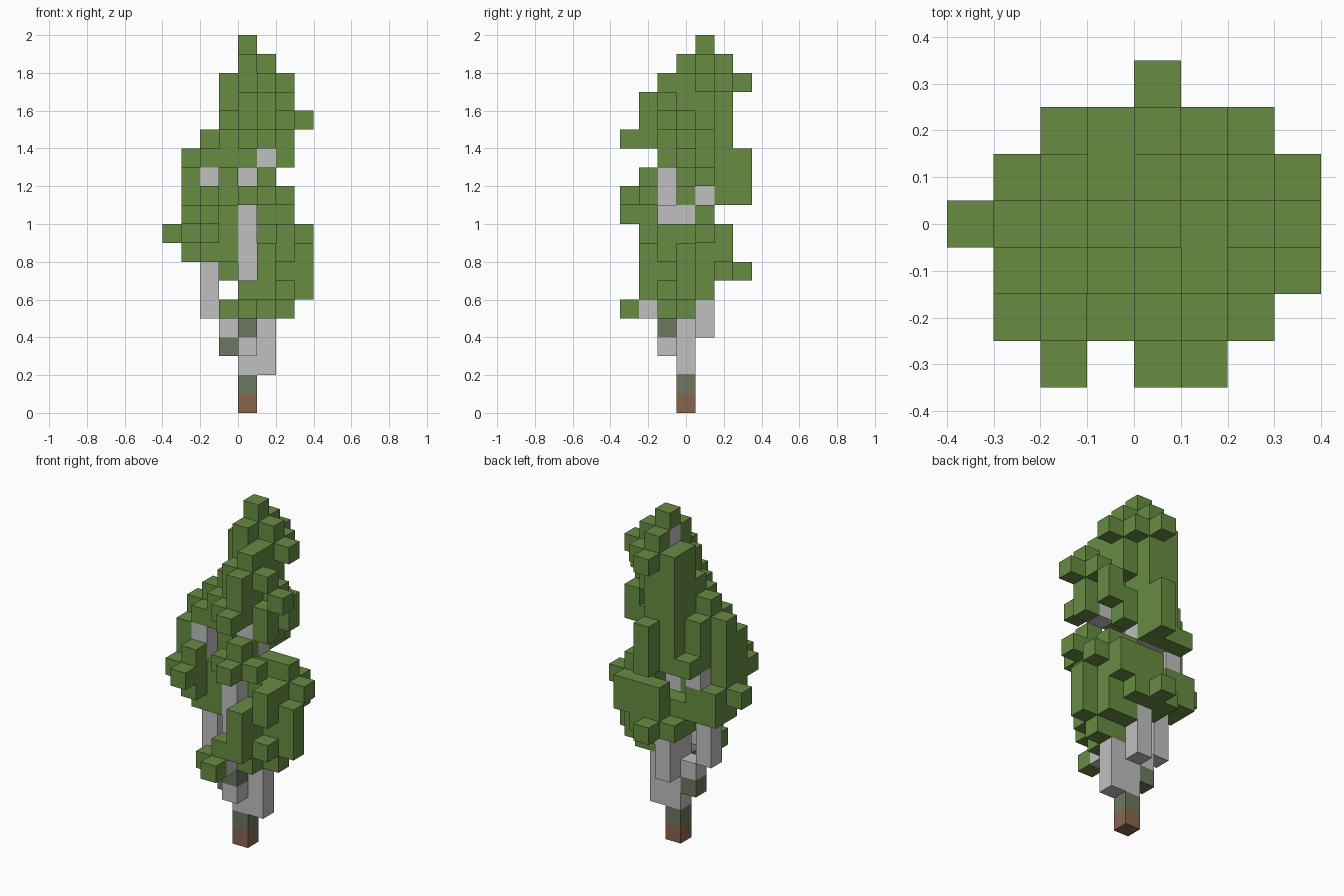
import bpy
import bmesh
from mathutils import Vector

if "Cube" in bpy.data.objects:
    bpy.data.objects.remove(bpy.data.objects["Cube"], do_unlink=True)

CELL = 0.1
ORIGIN = Vector((-0.4, -0.35, 0.0))
COLOURS = {
    "leaf_green": (0.136, 0.260, 0.055, 1),
    "bark_grey": (0.525, 0.525, 0.525, 1),
    "moss_grey": (0.154, 0.188, 0.118, 1),
    "root_brown": (0.25, 0.13, 0.073, 1),
}
materials = {}
for name, colour in COLOURS.items():
    material = bpy.data.materials.new(name)
    material.use_nodes = True
    material.diffuse_color = colour
    shader = material.node_tree.nodes["Principled BSDF"]
    shader.inputs["Base Color"].default_value = colour
    materials[name] = material

cells = {}  # grid cell -> (part, material name)


def block(part, colour, x, y, z, wide=1, deep=1, high=1):
    """Fill a box of grid cells that are still empty."""
    for i in range(x, x + wide):
        for j in range(y, y + deep):
            for k in range(z, z + high):
                cells.setdefault((i, j, k), (part, colour))


def bark(x, y, z, **size):
    block("trunk", "bark_grey", x, y, z, **size)


def moss(x, y, z):
    block("trunk", "moss_grey", x, y, z)


def leaves(part, *boxes):
    for box in boxes:
        block(part, "leaf_green", *box)


# Trunk: root, mossy knots, stem and stubs of branches
block("trunk", "root_brown", 4, 3, 0)
moss(4, 3, 1)
moss(4, 2, 4)
moss(3, 3, 3)
bark(4, 3, 2, high=9)
bark(5, 3, 2, high=3)
bark(4, 2, 3)
bark(3, 3, 4)
bark(4, 4, 4, high=3)
bark(4, 1, 5)
bark(2, 3, 5, high=3)
bark(4, 2, 7, high=4)
bark(3, 4, 11)
bark(2, 4, 10)
bark(4, 4, 11, high=3)
bark(4, 4, 18)
bark(2, 2, 11, high=2)
bark(5, 2, 13)

# Lower foliage: core, back ledge and side columns
leaves(
    "lower_foliage",
    (5, 2, 6, 1, 1, 3), (5, 3, 6, 2, 2, 4),
    (4, 5, 7, 2, 1, 3), (6, 5, 8, 1, 1, 2), (4, 4, 7, 1, 1, 2),
    (5, 1, 6, 1, 1, 3), (7, 3, 6, 1, 1, 3),
    (6, 2, 6), (6, 2, 8, 1, 1, 2), (7, 4, 9), (5, 4, 10, 2),
    (5, 2, 5, 1, 2), (6, 3, 5), (4, 1, 6),
    (4, 0, 5), (3, 1, 5), (4, 6, 7),
    (3, 5, 7), (3, 4, 7, 1, 1, 2),
)

# Side foliage: core, front twigs and rear columns
leaves(
    "side_foliage",
    (2, 2, 8, 2, 2, 3), (2, 3, 11, 2),
    (1, 2, 9, 1, 2, 4), (1, 3, 8),
    (1, 4, 8, 2, 1, 2), (2, 1, 9, 1, 1, 3),
    (2, 4, 11, 1, 1, 3), (2, 3, 12, 1, 1, 3),
    (3, 2, 13), (3, 3, 12, 1, 1, 2),
    (0, 3, 9), (1, 1, 10), (2, 0, 10),
    (2, 2, 13), (1, 3, 13), (2, 5, 11),
)

# Front foliage: band crossing in front of the stem
leaves("front_foliage", (4, 1, 11, 3), (5, 0, 11), (5, 1, 12))

# Crown: tall columns around the stem, stray cubes and the tip
leaves(
    "crown",
    (3, 4, 12, 1, 2, 6), (4, 5, 11, 1, 1, 7),
    (4, 4, 14, 1, 1, 4), (4, 3, 11), (4, 3, 13, 1, 1, 5),
    (4, 6, 11, 1, 1, 3),
    (5, 4, 12, 1, 1, 2), (5, 4, 15, 1, 1, 4),
    (5, 3, 14, 1, 1, 4), (5, 2, 14, 1, 1, 4),
    (4, 2, 13, 1, 1, 4), (3, 2, 14), (3, 3, 14, 1, 1, 2),
    (6, 4, 13, 1, 1, 2), (6, 4, 17), (6, 3, 15),
    (6, 2, 13, 1, 1, 2), (6, 2, 16), (7, 2, 15),
    (5, 1, 15, 1, 1, 2), (4, 1, 14, 2), (5, 0, 14),
    (3, 5, 11), (4, 6, 17), (5, 5, 17),
    (4, 3, 18), (4, 5, 18), (4, 4, 19),
)


def build_part(part):
    """Make the outer skin of one part, leaving out buried faces."""
    mesh = bpy.data.meshes.new(part)
    names = list(dict.fromkeys(c for p, c in cells.values() if p == part))
    for name in names:
        mesh.materials.append(materials[name])
    bm = bmesh.new()
    for cell, (owner, colour) in cells.items():
        if owner != part:
            continue
        centre = Vector(cell) + Vector((0.5, 0.5, 0.5))
        for axis in range(3):
            for sign in (-1, 1):
                step = Vector((0, 0, 0))
                step[axis] = sign
                if tuple(int(v) for v in Vector(cell) + step) in cells:
                    continue
                u = Vector((0, 0, 0))
                u[(axis + 1) % 3] = 0.5
                v = step.cross(u)
                middle = centre + step * 0.5
                corners = (-u - v, u - v, u + v, v - u)
                verts = [bm.verts.new((middle + c) * CELL + ORIGIN) for c in corners]
                bm.faces.new(verts).material_index = names.index(colour)
    bmesh.ops.remove_doubles(bm, verts=bm.verts, dist=CELL / 100)
    bm.to_mesh(mesh)
    bm.free()
    bpy.context.collection.objects.link(bpy.data.objects.new(part, mesh))


for part in dict.fromkeys(owner for owner, colour in cells.values()):
    build_part(part)
